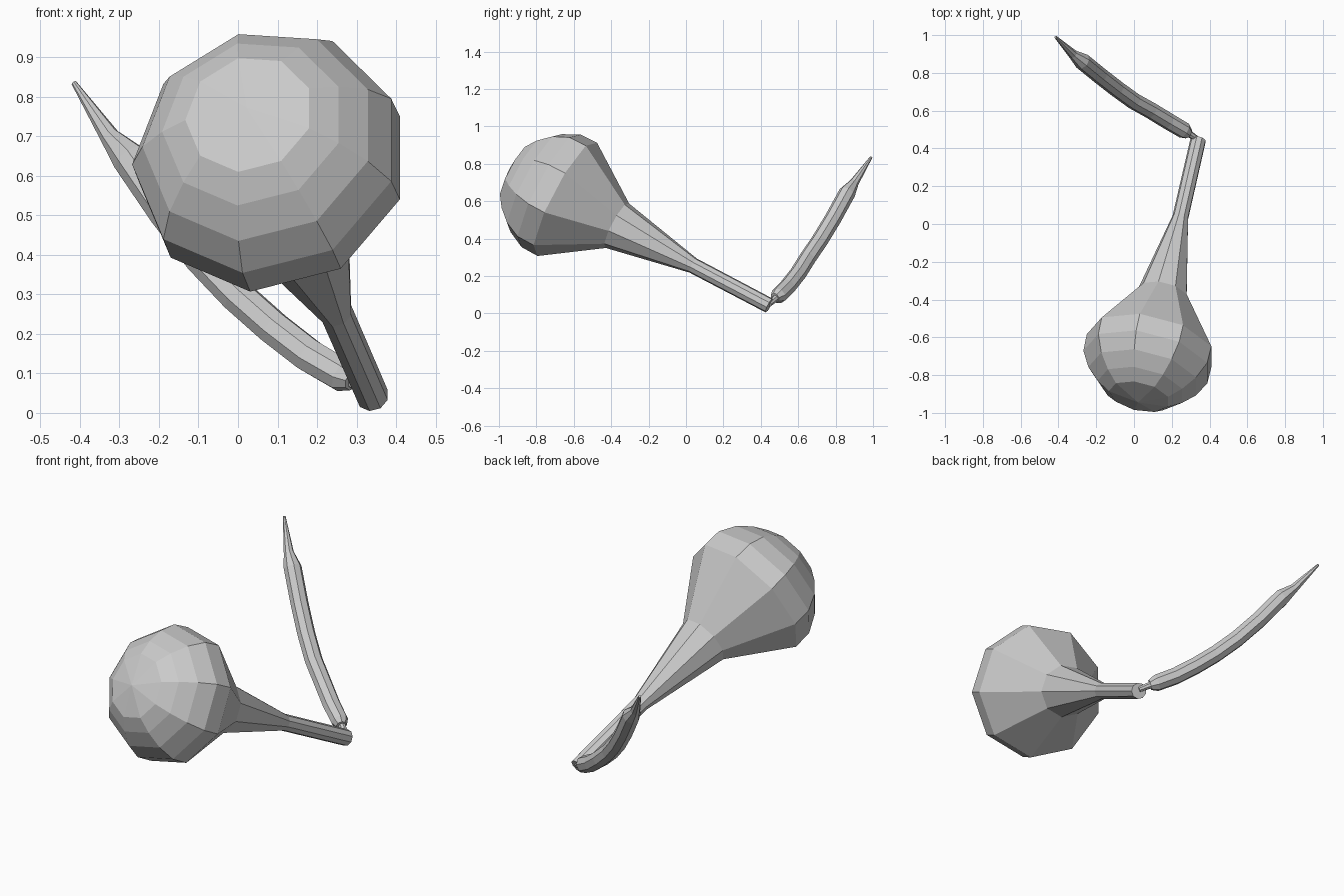
import bpy, bmesh, math
from mathutils import Vector

if "Cube" in bpy.data.objects:
    bpy.data.objects.remove(bpy.data.objects["Cube"])


def tube(name, stations, sides, ref):
    """Skin rings of (centre, radius) into a closed flat-faced tube."""
    bm = bmesh.new()
    ref = Vector(ref)
    pts = [Vector(p) for p, r in stations]
    rings = []
    for i, (p, r) in enumerate(stations):
        axis = (pts[min(i + 1, len(pts) - 1)] - pts[max(i - 1, 0)]).normalized()
        u = (ref - axis * ref.dot(axis)).normalized()
        v = axis.cross(u)
        if r == 0:
            rings.append([bm.verts.new(pts[i])])
            continue
        rings.append([bm.verts.new(pts[i] + r * (u * math.cos(a) + v * math.sin(a)))
                      for a in (2 * math.pi * k / sides for k in range(sides))])
    for a, b in zip(rings, rings[1:]):
        for k in range(sides):
            n = (k + 1) % sides
            if len(b) == 1:
                bm.faces.new((a[k], a[n], b[0]))
            else:
                bm.faces.new((a[k], a[n], b[n], b[k]))
    for ring in (rings[0], rings[-1]):
        if len(ring) > 1:
            bm.faces.new(ring)
    bmesh.ops.recalc_face_normals(bm, faces=bm.faces)
    mesh = bpy.data.meshes.new(name)
    bm.to_mesh(mesh)
    bm.free()
    obj = bpy.data.objects.new(name, mesh)
    bpy.context.collection.objects.link(obj)
    return obj


# Bulb-headed club: nine-sided profile along one tilted axis
base = Vector((0.34, 0.445, 0.042))
head = Vector((0.09, -0.645, 0.615))
axis = (head - base).normalized()
length = (head - base).length
profile = [(0, 0.042), (0.47, 0.043), (0.94, 0.136),
           (length, 0.347), (length + 0.10, 0.345), (length + 0.19, 0.30),
           (length + 0.26, 0.235), (length + 0.31, 0.165), (length + 0.345, 0)]
tube("bulb_and_handle", [(base + axis * t, r) for t, r in profile], 9, (-1, 0, 0))

# Curved stick with a pinched, pointed tip
path = [((0.29, 0.475, 0.083), 0.028), ((0.265, 0.495, 0.095), 0.044),
        ((0.18, 0.545, 0.145), 0.045), ((0.09, 0.60, 0.215), 0.045),
        ((0.0, 0.65, 0.295), 0.045), ((-0.09, 0.715, 0.39), 0.045),
        ((-0.18, 0.785, 0.505), 0.045), ((-0.275, 0.862, 0.645), 0.045),
        ((-0.325, 0.90, 0.70), 0.025), ((-0.415, 0.99, 0.835), 0.007)]
tube("curved_stick", path, 8, (1, 1, 0))

# Thin link joining the two parts
tube("link", [((0.34, 0.445, 0.05), 0.015), ((0.275, 0.49, 0.09), 0.02)], 8, (0, 0, 1))
